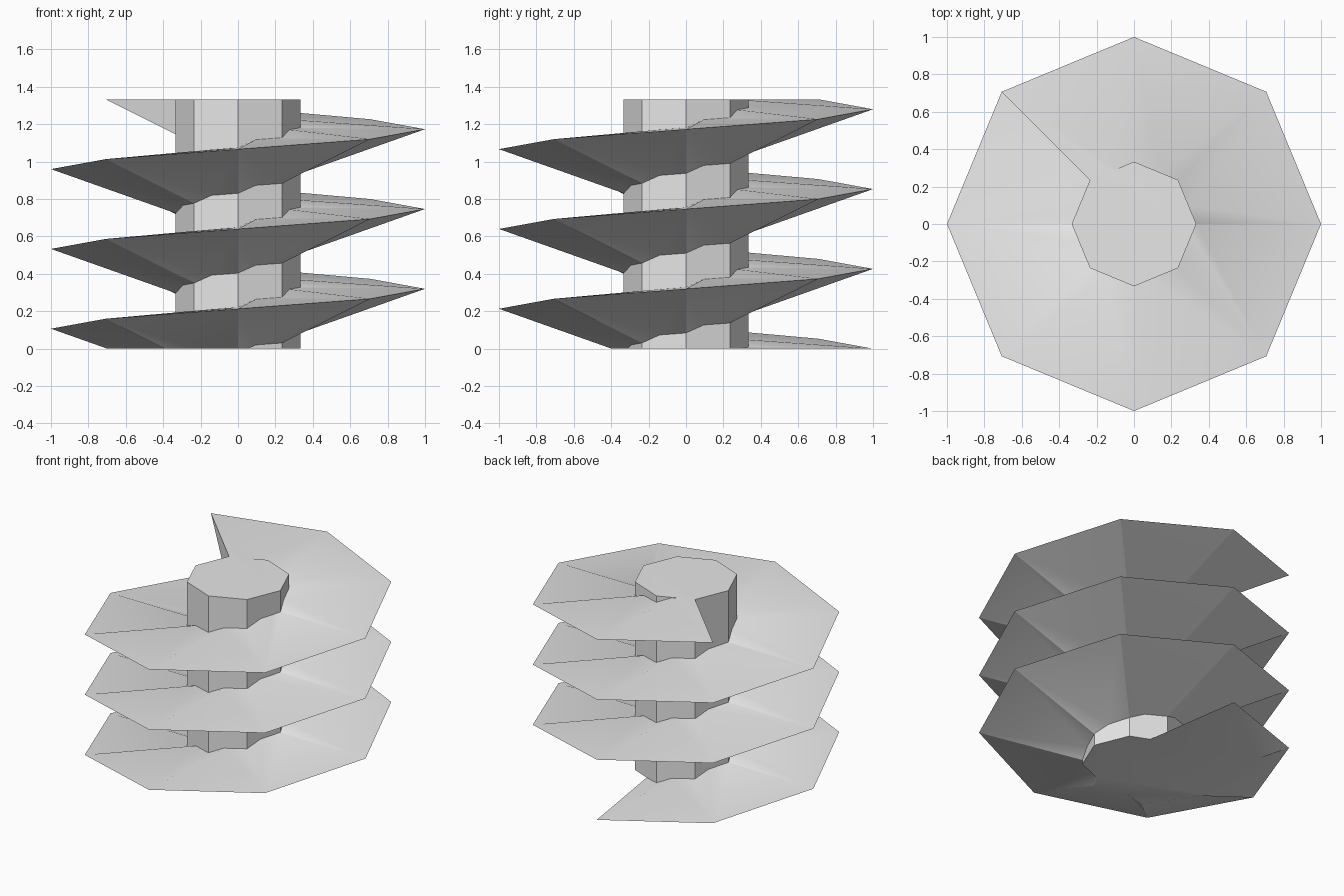
import bpy, bmesh
from math import cos, sin, pi

if "Cube" in bpy.data.objects:
    bpy.data.objects.remove(bpy.data.objects["Cube"], do_unlink=True)

SIDES = 8                  # segments per turn
STEPS = 25                 # segments from bottom to top
HEIGHT = 1.3333
RISE = HEIGHT / STEPS
CORE_R, ROOT_R, TIP_R = 0.333, 0.167, 1.0
ROOT_TOP, ROOT_BOTTOM = 0.01, -0.295   # root heights relative to the tip

grey = bpy.data.materials.new("plain_grey")
grey.use_nodes = True
grey.diffuse_color = (0.8, 0.8, 0.8, 1)
grey.node_tree.nodes["Principled BSDF"].inputs["Base Color"].default_value = (0.8, 0.8, 0.8, 1)


def finish(name, bm):
    bmesh.ops.recalc_face_normals(bm, faces=bm.faces)
    mesh = bpy.data.meshes.new(name)
    bm.to_mesh(mesh)
    bm.free()
    mesh.materials.append(grey)
    obj = bpy.data.objects.new(name, mesh)
    bpy.context.collection.objects.link(obj)
    return obj


def prism(name, sides, radius, z0, z1):
    bm = bmesh.new()
    ring = [bm.verts.new((radius * cos(2 * pi * i / sides),
                          radius * sin(2 * pi * i / sides), z0)) for i in range(sides)]
    base = bm.faces.new(ring)
    top = bmesh.ops.extrude_face_region(bm, geom=[base], use_keep_orig=True)["geom"]
    bmesh.ops.translate(bm, vec=(0, 0, z1 - z0),
                        verts=[v for v in top if isinstance(v, bmesh.types.BMVert)])
    return finish(name, bm)


# Helical thread: a wedge section swept around the core
def helix():
    bm = bmesh.new()
    rings = []
    for k in range(-1, STEPS + 1):
        a = pi / 2 + k * 2 * pi / SIDES
        section = [(TIP_R, 0), (ROOT_R, ROOT_TOP), (ROOT_R, ROOT_BOTTOM)]
        rings.append([bm.verts.new((r * cos(a), r * sin(a), k * RISE + z)) for r, z in section])
    for (t0, u0, l0), (t1, u1, l1) in zip(rings, rings[1:]):
        for inner0, inner1 in ((u0, u1), (l0, l1)):
            bm.faces.new((t0, t1, inner1))
            bm.faces.new((t0, inner1, inner0))
        bm.faces.new((u0, u1, l1))
        bm.faces.new((u0, l1, l0))
    bm.faces.new(rings[0])
    bm.faces.new(rings[-1])
    return finish("thread", bm)


# Core joined with the thread, then trimmed flat at both ends
screw = prism("screw", SIDES, CORE_R, -0.6, HEIGHT + 0.4)
thread = helix()
trim = prism("trim_block", 4, 3.0, 0.0, HEIGHT)
for helper, operation in ((thread, 'UNION'), (trim, 'INTERSECT')):
    mod = screw.modifiers.new(operation.lower(), 'BOOLEAN')
    mod.operation = operation
    mod.solver = 'EXACT'
    mod.object = helper
    helper.hide_render = True

bpy.ops.object.select_all(action='DESELECT')
screw.select_set(True)
bpy.context.view_layer.objects.active = screw
for mod in list(screw.modifiers):
    bpy.ops.object.modifier_apply(modifier=mod.name)
for helper in (thread, trim):
    bpy.data.objects.remove(helper, do_unlink=True)
bpy.ops.object.shade_smooth_by_angle(angle=pi / 6)
